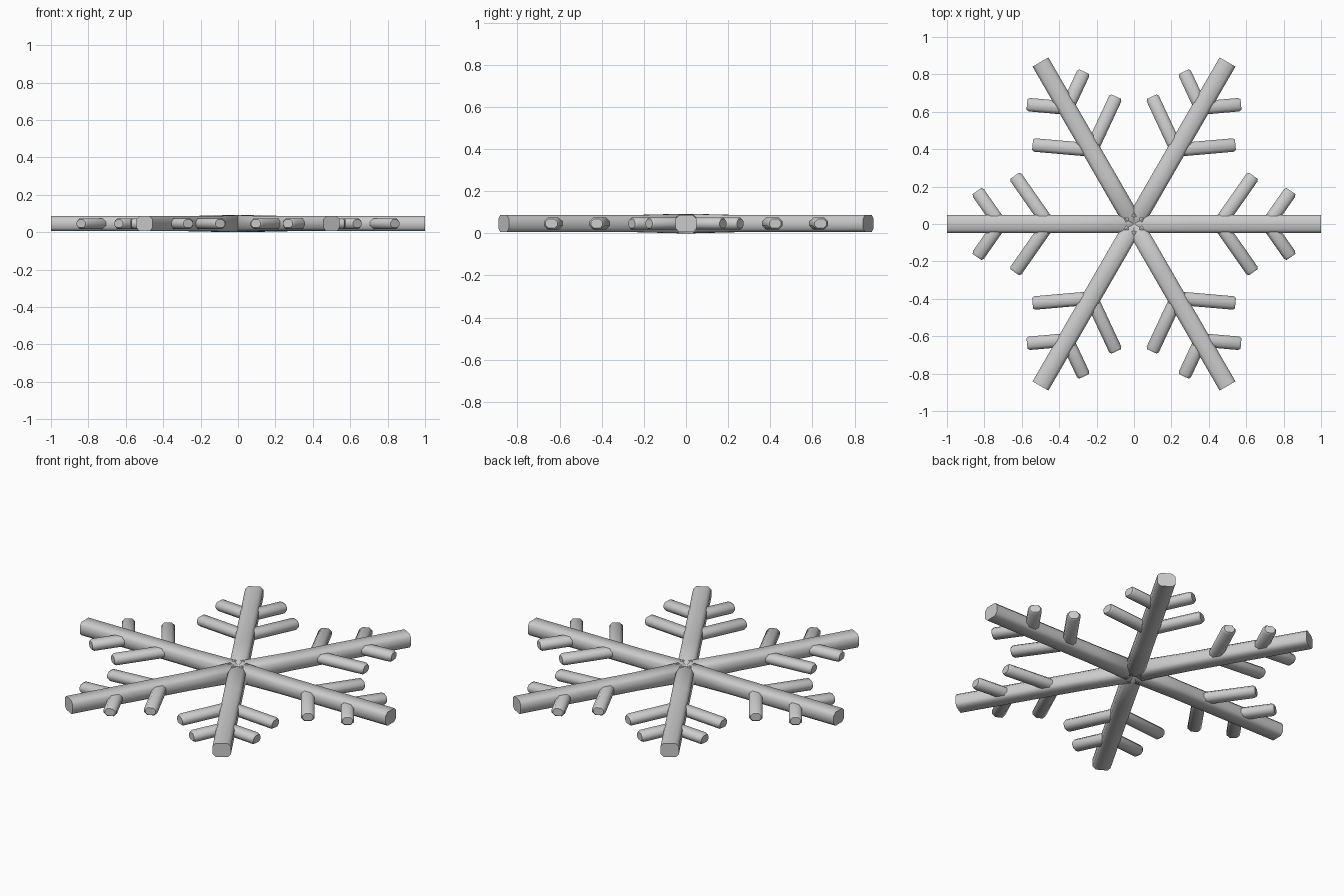
import bpy, bmesh, math
from mathutils import Matrix

cube = bpy.data.objects.get("Cube")
if cube:
    bpy.data.objects.remove(cube, do_unlink=True)

MID_Z = 0.046

gray = bpy.data.materials.new("light_gray")
gray.use_nodes = True
color = (0.6, 0.6, 0.6, 1)
gray.diffuse_color = color
gray.node_tree.nodes["Principled BSDF"].inputs["Base Color"].default_value = color


def chamfered_section(half_w, half_h, cut):
    """Rectangle with cut corners, as (sideways, up) points."""
    quarter = [(half_w, half_h - cut), (half_w - cut, half_h)]
    right_left = quarter + [(-a, b) for a, b in reversed(quarter)]
    return right_left + [(-a, -b) for a, b in right_left]


def add_rod(name, sections, matrix):
    """Loft chamfered sections (distance, half_w, half_h, cut) along local x."""
    bm = bmesh.new()
    rings = [[bm.verts.new((d, a, b)) for a, b in chamfered_section(w, h, c)]
             for d, w, h, c in sections]
    for r, s in zip(rings, rings[1:]):
        for i in range(len(r)):
            j = (i + 1) % len(r)
            bm.faces.new((r[i], r[j], s[j], s[i]))
    bm.faces.new(rings[0])
    bm.faces.new(rings[-1])
    bmesh.ops.recalc_face_normals(bm, faces=bm.faces)
    bm.transform(matrix)
    mesh = bpy.data.meshes.new(name)
    bm.to_mesh(mesh)
    bm.free()
    mesh.materials.append(gray)
    obj = bpy.data.objects.new(name, mesh)
    bpy.context.collection.objects.link(obj)
    return obj


# Arms thicken slightly toward the middle and dip where they meet
ARM = [(0.0, 0.03, 0.03, 0.012), (0.03, 0.049, 0.046, 0.017),
       (0.3, 0.049, 0.04, 0.017), (1.0, 0.049, 0.04, 0.017)]
BRANCHES = {"inner": (0.457, 0.315), "outer": (0.716, 0.215)}

parts = []
for k in range(6):
    turn = Matrix.Translation((0, 0, MID_Z)) @ Matrix.Rotation(k * math.pi / 3, 4, 'Z')
    parts.append(add_rod(f"arm_{k + 1}", ARM, turn))
    # Paired side branches
    for label, (start, length) in BRANCHES.items():
        rod = [(0, 0.036, 0.028, 0.017), (length - 0.012, 0.036, 0.028, 0.017),
               (length, 0.028, 0.021, 0.013)]
        for side, sign in (("left", 1), ("right", -1)):
            place = (turn @ Matrix.Translation((start, 0, 0))
                     @ Matrix.Rotation(sign * math.radians(55), 4, 'Z'))
            parts.append(add_rod(f"{label}_branch_{side}_{k + 1}", rod, place))

# Soft sides, crisp ends
bpy.ops.object.select_all(action='DESELECT')
for obj in parts:
    obj.select_set(True)
bpy.context.view_layer.objects.active = parts[0]
bpy.ops.object.shade_smooth_by_angle(angle=math.radians(50))
